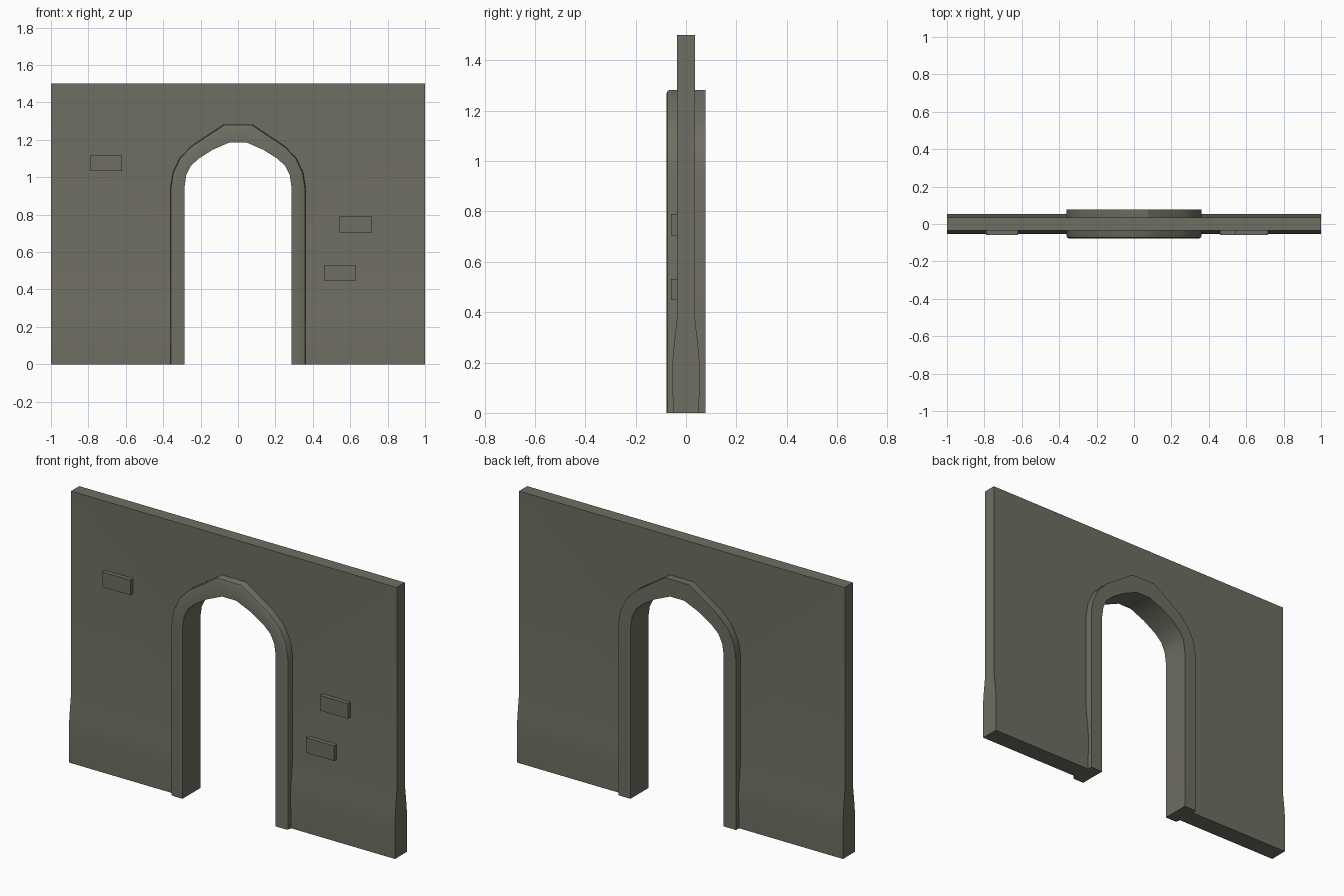
import bpy, bmesh, math

if "Cube" in bpy.data.objects:
    bpy.data.objects.remove(bpy.data.objects["Cube"])

stone = bpy.data.materials.new("grey_green_stone")
stone.diffuse_color = (0.16, 0.156, 0.122, 1)
stone.use_nodes = True
stone.node_tree.nodes["Principled BSDF"].inputs["Base Color"].default_value = stone.diffuse_color


def loft(name, rings, smooth=True):
    """Closed cross-section rings joined in order, with capped ends."""
    bm = bmesh.new()
    vs = [[bm.verts.new(p) for p in r] for r in rings]
    n = len(vs[0])
    for a, b in zip(vs, vs[1:]):
        for i in range(n):
            j = (i + 1) % n
            bm.faces.new((a[i], a[j], b[j], b[i]))
    bm.faces.new(vs[0])
    bm.faces.new(vs[-1][::-1])
    bmesh.ops.recalc_face_normals(bm, faces=bm.faces)
    me = bpy.data.meshes.new(name)
    bm.to_mesh(me)
    bm.free()
    me.materials.append(stone)
    ob = bpy.data.objects.new(name, me)
    bpy.context.collection.objects.link(ob)
    return ob


def activate(ob):
    bpy.ops.object.select_all(action='DESELECT')
    ob.select_set(True)
    bpy.context.view_layer.objects.active = ob


def smooth(ob):
    activate(ob)
    bpy.ops.object.shade_smooth_by_angle(angle=math.radians(30))


# Arch outlines, right half from floor to crown
inner = [(.286, 0), (.286, .946), (.277, 1.01), (.253, 1.06), (.21, 1.10), (.135, 1.147), (.043, 1.187)]
outer = [(.361, 0), (.361, .946), (.348, 1.027), (.31, 1.105), (.25, 1.166), (.16, 1.226), (.075, 1.283)]


def full(half):
    return half + [(-x, z) for x, z in reversed(half)]


path = list(zip(full(inner), full(outer)))

# Wall: flared base profile run along x
half = [(.052, 0), (.054, .2), (.048, .27), (.036, .37), (.036, 1.5)]
profile = half + [(-y, z) for y, z in reversed(half)]
wall = loft("wall", [[(x, y, z) for y, z in profile] for x in (-1, 1)])

# Doorway cut, hidden inside the arch trim
mid = [((a[0] + b[0]) / 2, (a[1] + b[1]) / 2) for a, b in path]
mid[0] = (mid[0][0], -.1)
mid[-1] = (mid[-1][0], -.1)
cutter = loft("doorway_cutter", [[(x, y, z) for x, z in mid] for y in (-.3, .3)])
cutter.hide_render = True
mod = wall.modifiers.new("doorway", 'BOOLEAN')
mod.operation = 'DIFFERENCE'
mod.solver = 'EXACT'
mod.object = cutter
activate(wall)
bpy.ops.object.modifier_apply(modifier=mod.name)
bpy.data.objects.remove(cutter)
smooth(wall)

# Arch trim: cross-section with a rounded outer front edge
section = [(0, -.078), (0, .078), (1, .078), (1, -.064), (.95, -.073), (.83, -.078)]
trim = loft("arch_trim", [[(a[0] + t * (b[0] - a[0]), y, a[1] + t * (b[1] - a[1])) for t, y in section]
                          for a, b in path])
smooth(trim)

# Raised bricks on the front
for i, (x, z) in enumerate([(-.705, 1.075), (.63, .747), (.545, .49)]):
    ring = [(x - .086, z - .042), (x + .086, z - .042), (x + .086, z + .042), (x - .086, z + .042)]
    loft(f"brick_{i + 1}", [[(px, y, pz) for px, pz in ring] for y in (-.06, -.03)])
